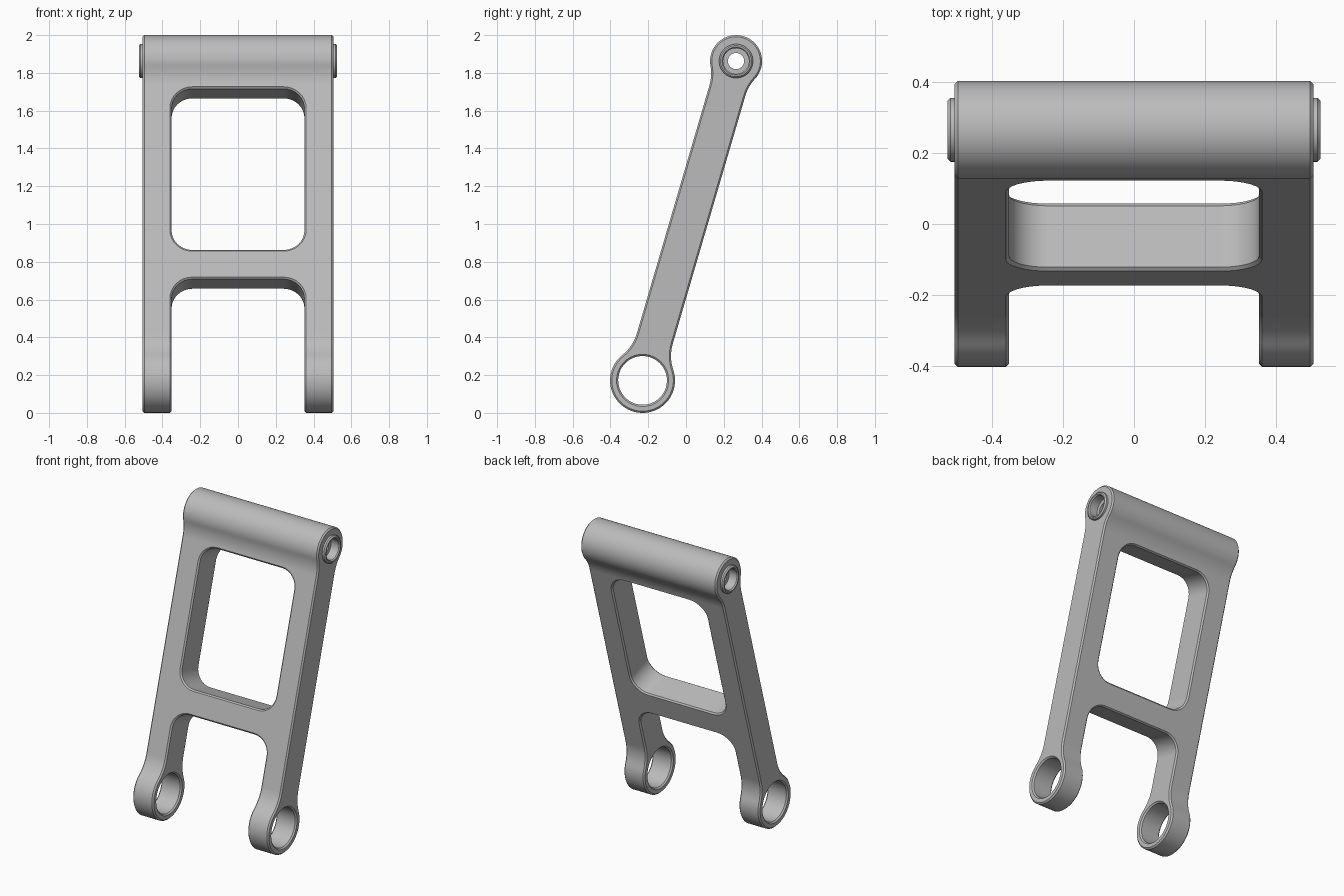
import bpy, bmesh
from math import sin, cos, pi, atan2, hypot, sqrt, radians
from mathutils import Matrix

if "Cube" in bpy.data.objects:
    bpy.data.objects.remove(bpy.data.objects["Cube"])

# Overall layout: the arm leans back from the lower eyes to the upper barrel
LOW, HIGH = (-0.23, 0.172), (0.265, 1.8625)      # pivot centres (y, z)
RUN, RISE = HIGH[0] - LOW[0], HIGH[1] - LOW[1]
LENGTH = hypot(RUN, RISE)
R_LOW, R_HIGH, HALF, FILLET = 0.172, 0.1375, 0.099, 0.23
PLACE = Matrix.Translation((0, *LOW)) @ Matrix.Rotation(-atan2(RUN, RISE), 4, 'X')

steel = bpy.data.materials.new("grey steel")
steel.use_nodes = True
steel.diffuse_color = (0.5, 0.5, 0.5, 1)
steel.node_tree.nodes["Principled BSDF"].inputs["Base Color"].default_value = (0.5, 0.5, 0.5, 1)


def arc(cx, cy, r, a0, a1, n):
    return [(cx + r * cos(a0 + (a1 - a0) * i / n), cy + r * sin(a0 + (a1 - a0) * i / n))
            for i in range(n + 1)]


def make_object(name, bm):
    bmesh.ops.recalc_face_normals(bm, faces=bm.faces)
    mesh = bpy.data.meshes.new(name)
    bm.to_mesh(mesh)
    bm.free()
    mesh.materials.append(steel)
    obj = bpy.data.objects.new(name, mesh)
    bpy.context.collection.objects.link(obj)
    obj.matrix_world = PLACE
    return obj


def prism(name, outline, half, along_x):
    """Extrude a closed outline both ways along local x or local y."""
    bm = bmesh.new()
    verts = [bm.verts.new((-half, p, q) if along_x else (p, -half, q)) for p, q in outline]
    face = bm.faces.new(verts)
    out = bmesh.ops.extrude_face_region(bm, geom=[face])
    moved = [v for v in out["geom"] if isinstance(v, bmesh.types.BMVert)]
    bmesh.ops.translate(bm, verts=moved, vec=(2 * half, 0, 0) if along_x else (0, 2 * half, 0))
    return make_object(name, bm)


def rounded_box(half_w, bottom, top, r):
    pts = []
    for cx, cy, start in ((half_w - r, top - r, 0), (r - half_w, top - r, pi / 2),
                          (r - half_w, bottom + r, pi), (half_w - r, bottom + r, 1.5 * pi)):
        pts += arc(cx, cy, r, start, start + pi / 2, 8)
    return pts


def finish(obj):
    bpy.ops.object.select_all(action='DESELECT')
    obj.select_set(True)
    bpy.context.view_layer.objects.active = obj
    for mod in list(obj.modifiers):
        bpy.ops.object.modifier_apply(modifier=mod.name)
    bpy.ops.object.shade_smooth_by_angle(angle=radians(30))
    weighted = obj.modifiers.new("even_shading", 'WEIGHTED_NORMAL')
    weighted.keep_sharp = True


def eye_side(radius, steps):
    """Half of an eye, from its outer pole through the fillet to the bar edge."""
    reach = sqrt((radius + FILLET) ** 2 - (HALF + FILLET) ** 2)
    phi = atan2(reach, HALF + FILLET)
    return (arc(0, 0, radius, -pi / 2, phi, steps)
            + arc(HALF + FILLET, reach, FILLET, pi + phi, pi, 8)[1:])


# Arm: side outline with an eye at each end, mirrored about the bar axis
lower = eye_side(R_LOW, 24)
upper = [(u, LENGTH - t) for u, t in reversed(eye_side(R_HIGH, 24))]
half_outline = lower + upper
outline = half_outline + [(-u, t) for u, t in reversed(half_outline[1:-1])]
arm = prism("swing_arm", outline, 0.505, True)

# Cutters: window, fork gap, lower eye bores and barrel bore
cutters = [
    prism("window_cutter", rounded_box(0.352, 0.693, 1.582, 0.11), 0.4, False),
    prism("fork_gap_cutter", rounded_box(0.352, -0.5, 0.532, 0.11), 0.4, False),
    prism("eye_bore_cutter", arc(0, 0, 0.129, 0, 2 * pi, 48)[:-1], 0.8, True),
    prism("barrel_bore_cutter", arc(0, LENGTH, 0.08, 0, 2 * pi, 40)[:-1], 0.8, True),
]
for cutter in cutters:
    cutter.hide_render = True
    cut = arm.modifiers.new(cutter.name, 'BOOLEAN')
    cut.operation = 'DIFFERENCE'
    cut.solver = 'EXACT'
    cut.object = cutter
bevel = arm.modifiers.new("edge_chamfer", 'BEVEL')
bevel.width = 0.009
bevel.segments = 1
bevel.limit_method = 'ANGLE'
bevel.angle_limit = radians(40)
finish(arm)
for cutter in cutters:
    bpy.data.objects.remove(cutter)

# Bushing: turned sleeve with counterbored, chamfered ends
end = [(0.46, 0.043), (0.46, 0.068), (0.518, 0.068), (0.525, 0.074), (0.525, 0.082), (0.517, 0.09)]
section = end + [(-x, r) for x, r in reversed(end)]
bm = bmesh.new()
ring = [bm.verts.new((x, 0, LENGTH + r)) for x, r in section]
edges = [bm.edges.new((ring[i - 1], ring[i])) for i in range(len(ring))]
bmesh.ops.spin(bm, geom=ring + edges, cent=(0, 0, LENGTH), axis=(1, 0, 0),
               angle=2 * pi, steps=48, use_duplicate=False)
bmesh.ops.remove_doubles(bm, verts=bm.verts, dist=0.0001)
finish(make_object("pivot_bushing", bm))
